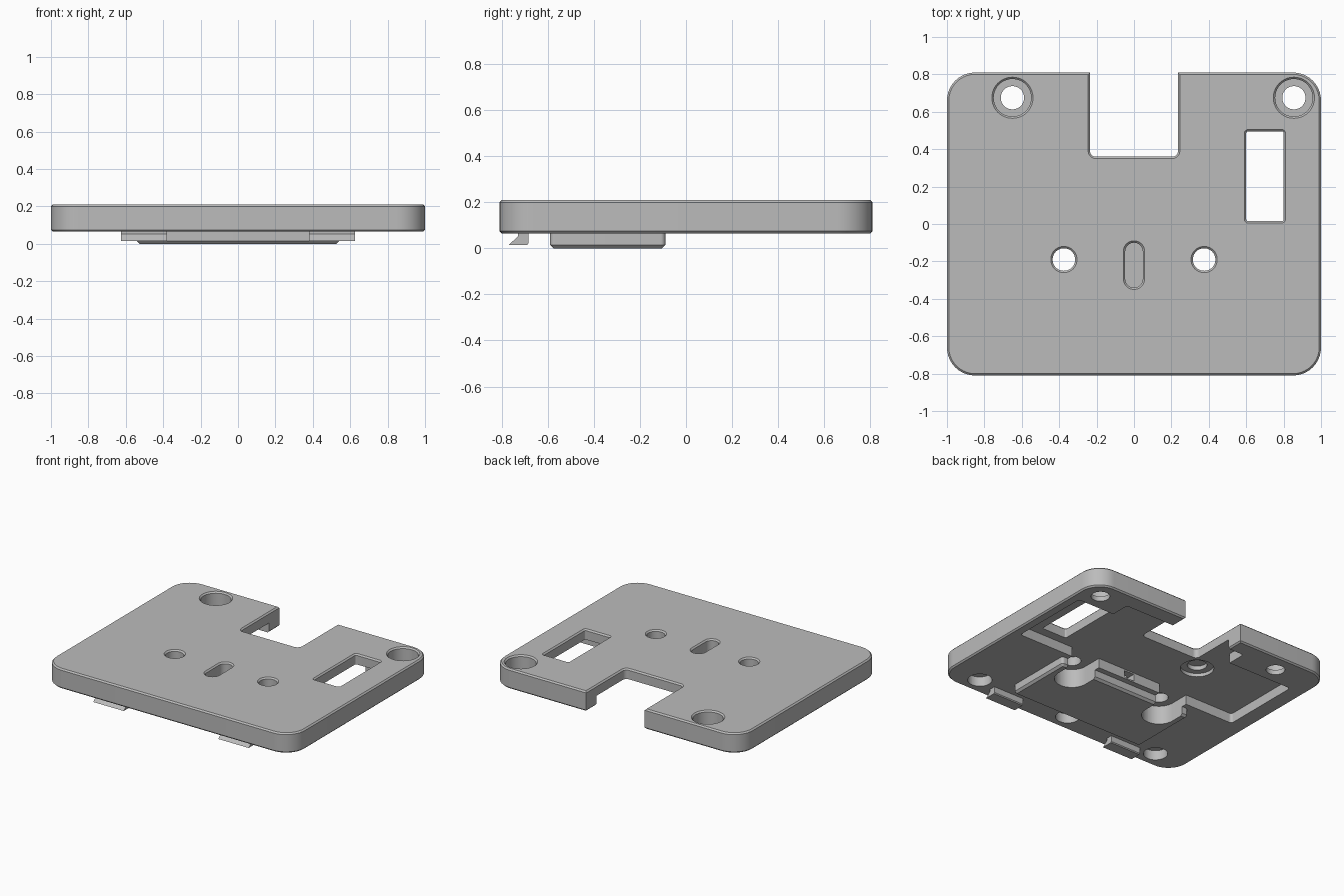
import bpy, bmesh, math

cube = bpy.data.objects.get("Cube")
if cube:
    bpy.data.objects.remove(cube, do_unlink=True)

grey = bpy.data.materials.new("plain grey")
grey.use_nodes = True
grey.diffuse_color = (0.5, 0.5, 0.5, 1)
grey.node_tree.nodes["Principled BSDF"].inputs["Base Color"].default_value = grey.diffuse_color

BASE, ROOF, TOP = 0.065, 0.135, 0.21   # plate underside, pocket ceiling, plate top
LIP = 0.01                             # small edge chamfer


def outline(x0, x1, y0, y1, r, steps=10):
    """Rounded rectangle, counter-clockwise; a full radius gives a circle or a slot."""
    corners = [(x1 - r, y1 - r), (x0 + r, y1 - r), (x0 + r, y0 + r), (x1 - r, y0 + r)]
    points = []
    for q, (cx, cy) in enumerate(corners):
        for i in range(steps + 1):
            a = math.pi / 2 * (q + i / steps)
            points.append((cx + r * math.cos(a), cy + r * math.sin(a)))
    return points


def finish(name, bm):
    bmesh.ops.remove_doubles(bm, verts=bm.verts, dist=0.0002)
    bmesh.ops.recalc_face_normals(bm, faces=bm.faces)
    mesh = bpy.data.meshes.new(name)
    bm.to_mesh(mesh)
    bm.free()
    mesh.materials.append(grey)
    ob = bpy.data.objects.new(name, mesh)
    bpy.context.collection.objects.link(ob)
    return ob


def stack(name, x0, x1, y0, y1, r, layers):
    """Loft a rounded rectangle through (height, growth) layers."""
    bm = bmesh.new()
    rings = [[bm.verts.new((x, y, z)) for x, y in
              outline(x0 - g, x1 + g, y0 - g, y1 + g, r + g)] for z, g in layers]
    n = len(rings[0])
    for low, high in zip(rings, rings[1:]):
        for i in range(n):
            j = (i + 1) % n
            bm.faces.new((low[i], low[j], high[j], high[i]))
    bm.faces.new(rings[0][::-1])
    bm.faces.new(rings[-1])
    return finish(name, bm)


def combine(target, other, operation):
    mod = target.modifiers.new(other.name, "BOOLEAN")
    mod.operation, mod.solver, mod.object = operation, "EXACT", other
    bpy.context.view_layer.objects.active = target
    bpy.ops.object.modifier_apply(modifier=mod.name)
    bpy.data.objects.remove(other, do_unlink=True)


def cut(x0, x1, y0, y1, r, layers):
    combine(plate, stack("cutter", x0, x1, y0, y1, r, layers), "DIFFERENCE")


def cut_round(x, y, r, layers):
    cut(x - r, x + r, y - r, y + r, r - 0.001, layers)


def from_top(floor):
    return [(floor, 0), (TOP - LIP, 0), (TOP + LIP, 2 * LIP)]


# Plate with chamfered rims
plate = stack("mounting_plate", -1, 1, -0.81, 0.81, 0.15,
              [(BASE, -LIP), (BASE + LIP, 0), (TOP - LIP, 0), (TOP, -LIP)])

# Rear notch
cut(-0.235, 0.235, 0.36, 1.1, 0.03,
    [(BASE - LIP, 2 * LIP), (BASE + LIP, 0)] + from_top(TOP - LIP)[1:])

# Raised pad under the plate
pad = stack("pad", -0.54, 0.54, -0.59, -0.09, 0.02,
            [(0, -0.015), (0.015, 0), (BASE + 0.03, 0)])
combine(plate, pad, "UNION")

# Underside pocket and its rear extension around the notch
pocket = [(-0.1, 0), (ROOF, 0)]
cut(-0.88, 0.935, -0.05, 0.55, 0.02, [(0.03, 0), (ROOF, 0)])
cut(-0.36, 0.64, 0.4, 0.69, 0.02, [(0.03, 0), (ROOF, 0)])

# Screw holes with open-backed recesses through the pad
for x in (-0.375, 0.375):
    cut(x - 0.115, x + 0.115, -0.305, 0.1, 0.114, pocket)
    cut_round(x, -0.19, 0.06, from_top(ROOF - 0.03))

# Rear through holes with deep counterbores
for x in (-0.65, 0.855):
    cut_round(x, 0.675, 0.1, from_top(0.1))
    cut_round(x, 0.675, 0.062, [(0, 0), (0.15, 0)])

# Rectangular window
cut(0.6, 0.8, 0.015, 0.495, 0.01, from_top(ROOF - 0.03))

# Central slot with a passage into the pocket
cut(-0.047, 0.047, -0.34, -0.1, 0.0465, from_top(0.06))
cut(-0.04, 0.04, -0.2, 0.0, 0.005, [(0.075, 0), (0.125, 0)])

# Blind round seats along the front of the underside
for x in (-0.755, 0, 0.755):
    cut_round(x, -0.68, 0.08, [(0, 0), (ROOF, 0)])

# Stepped blind hole in the pocket ceiling
cut_round(-0.32, 0.265, 0.11, [(0.1, 0), (0.16, 0)])
cut_round(-0.32, 0.265, 0.065, [(0.1, 0), (0.19, 0)])

# Front hooks
profile = [(-0.77, 0.015), (-0.69, 0.015), (-0.685, 0.022),
           (-0.685, 0.075), (-0.73, 0.075), (-0.73, 0.052)]
for side, name in ((1, "left_hook"), (-1, "right_hook")):
    bm = bmesh.new()
    face = bm.faces.new([bm.verts.new((side * 0.38, y, z)) for y, z in profile])
    new = bmesh.ops.extrude_face_region(bm, geom=[face])["geom"]
    bmesh.ops.translate(bm, vec=(side * 0.245, 0, 0),
                        verts=[v for v in new if isinstance(v, bmesh.types.BMVert)])
    finish(name, bm)

# Smooth curved walls, keep edges crisp
bpy.ops.object.select_all(action="DESELECT")
plate.select_set(True)
bpy.context.view_layer.objects.active = plate
bpy.ops.object.shade_smooth_by_angle(angle=math.radians(25))
